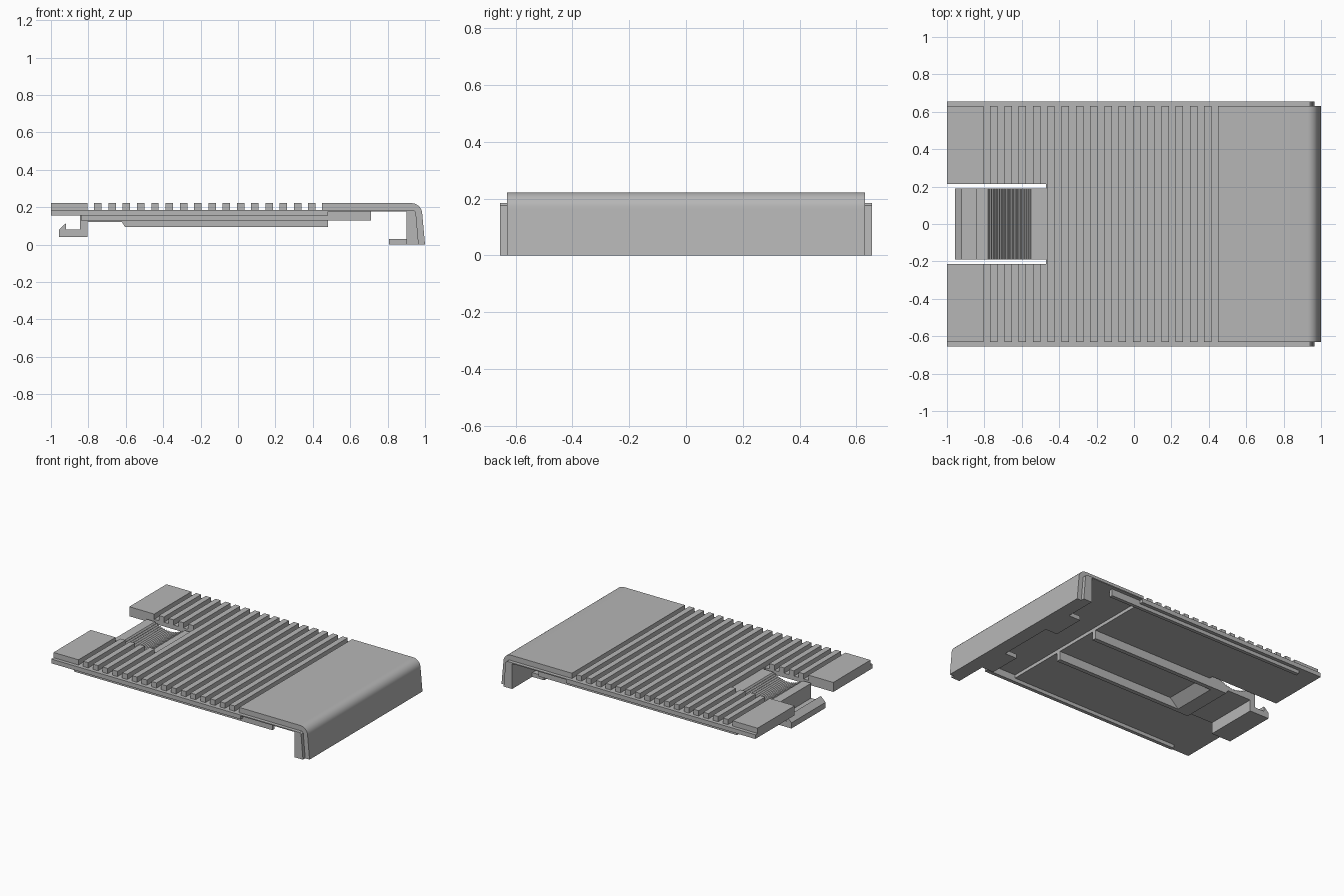
import bpy, bmesh, math

old = bpy.data.objects.get("Cube")
if old:
    bpy.data.objects.remove(old, do_unlink=True)

grey = bpy.data.materials.new("plastic_grey")
grey.use_nodes = True
COLOUR = (0.47, 0.47, 0.47, 1)
grey.diffuse_color = COLOUR
grey.node_tree.nodes["Principled BSDF"].inputs["Base Color"].default_value = COLOUR


def extrude(name, points, low, high, axis="y", smooth=False):
    """Extrude an outline: xz outline along y, or xy outline along z."""
    bm = bmesh.new()
    place = (lambda a, b: (a, low, b)) if axis == "y" else (lambda a, b: (a, b, low))
    face = bm.faces.new([bm.verts.new(place(a, b)) for a, b in points])
    moved = bmesh.ops.extrude_face_region(bm, geom=[face])["geom"]
    d = high - low
    bmesh.ops.translate(bm, verts=[v for v in moved if isinstance(v, bmesh.types.BMVert)],
                        vec=(0, d, 0) if axis == "y" else (0, 0, d))
    bmesh.ops.recalc_face_normals(bm, faces=bm.faces)
    mesh = bpy.data.meshes.new(name)
    bm.to_mesh(mesh)
    bm.free()
    mesh.materials.append(grey)
    ob = bpy.data.objects.new(name, mesh)
    bpy.context.collection.objects.link(ob)
    if smooth:
        bpy.ops.object.select_all(action="DESELECT")
        ob.select_set(True)
        bpy.context.view_layer.objects.active = ob
        bpy.ops.object.shade_smooth_by_angle(angle=math.radians(30))
    return ob


def box(name, x0, x1, y0, y1, z0, z1):
    return extrude(name, [(x0, z0), (x1, z0), (x1, z1), (x0, z1)], y0, y1)


HALF, EDGE, NOTCH, ARM = 0.63, 0.655, 0.215, 0.19
NOTCH_X, FLOOR, TOP = -0.47, 0.185, 0.222

# Base plate with the latch notch
extrude("base_plate", [(-1, -EDGE), (0.48, -EDGE), (0.48, EDGE), (-1, EDGE),
                       (-1, NOTCH), (NOTCH_X, NOTCH), (NOTCH_X, -NOTCH), (-1, -NOTCH)],
        0.155, FLOOR, axis="z")

# Smooth front panel bending down into the end wall
bend = [(0.927 + 0.058 * math.sin(math.radians(a)), 0.164 + 0.058 * math.cos(math.radians(a)))
        for a in range(0, 91, 10)]
extrude("bent_end_panel", [(0.45, 0.178), (0.45, TOP)] + bend + [(1, 0), (0.9, 0), (0.9, 0.178)],
        -HALF, HALF, smooth=True)

# Lower lip that follows the bend, slightly wider than the panel
extrude("end_lip", [(0.48, 0.178), (0.48, FLOOR), (0.94, FLOOR), (0.951, 0.175),
                    (0.966, 0), (0.9, 0), (0.9, 0.178)], -EDGE, EDGE)

# Grip bars across the top, split in two beside the notch
for i in range(16):
    x = -0.769 + i * 0.0763
    if x < NOTCH_X:
        box("grip_bar_left", x, x + 0.04, NOTCH, HALF, FLOOR, TOP)
        box("grip_bar_right", x, x + 0.04, -HALF, -NOTCH, FLOOR, TOP)
    else:
        box("grip_bar", x, x + 0.04, -HALF, HALF, FLOOR, TOP)

# Paired parts on both sides
for side, s in (("left", 1), ("right", -1)):
    def pair(name, x0, x1, ya, yb, z0, z1):
        box(name + "_" + side, x0, x1, min(s * ya, s * yb), max(s * ya, s * yb), z0, z1)
    pair("rear_pad", -1, -0.805, NOTCH, HALF, FLOOR, TOP)
    pair("side_rail", -0.84, 0.71, 0.605, HALF, 0.13, 0.18)
    pair("under_rib", -0.5, 0.48, 0.16, ARM, 0.095, 0.16)
    pair("end_tab", 0.808, 0.91, 0.2, 0.43, 0, 0.03)

# Sloped block closing the channel between the ribs
extrude("channel_end", [(-0.5, 0.16), (-0.43, 0.16), (-0.5, 0.095)], -0.16, 0.16)

# Latch arm with a ridged, hollowed thumb grip and a hook
ridges = []
steps = 32
for i in range(steps + 1):
    t = i / steps
    z = FLOOR - 0.036 * math.sin(math.pi * t) - (0.008 if i % 2 else 0)
    ridges.append((-0.78 + 0.23 * t, z))
hook = [(-0.845, 0.08), (-0.92, 0.08), (-0.92, 0.115), (-0.957, 0.08), (-0.957, 0.04),
        (-0.805, 0.04), (-0.805, 0.12), (-0.62, 0.12), (-0.605, 0.095), (-0.5, 0.095)]
extrude("latch_arm", [(-0.845, FLOOR)] + hook + [(-0.5, 0.155), (-0.46, 0.155), (-0.46, FLOOR)]
        + ridges[::-1], -ARM, ARM)
